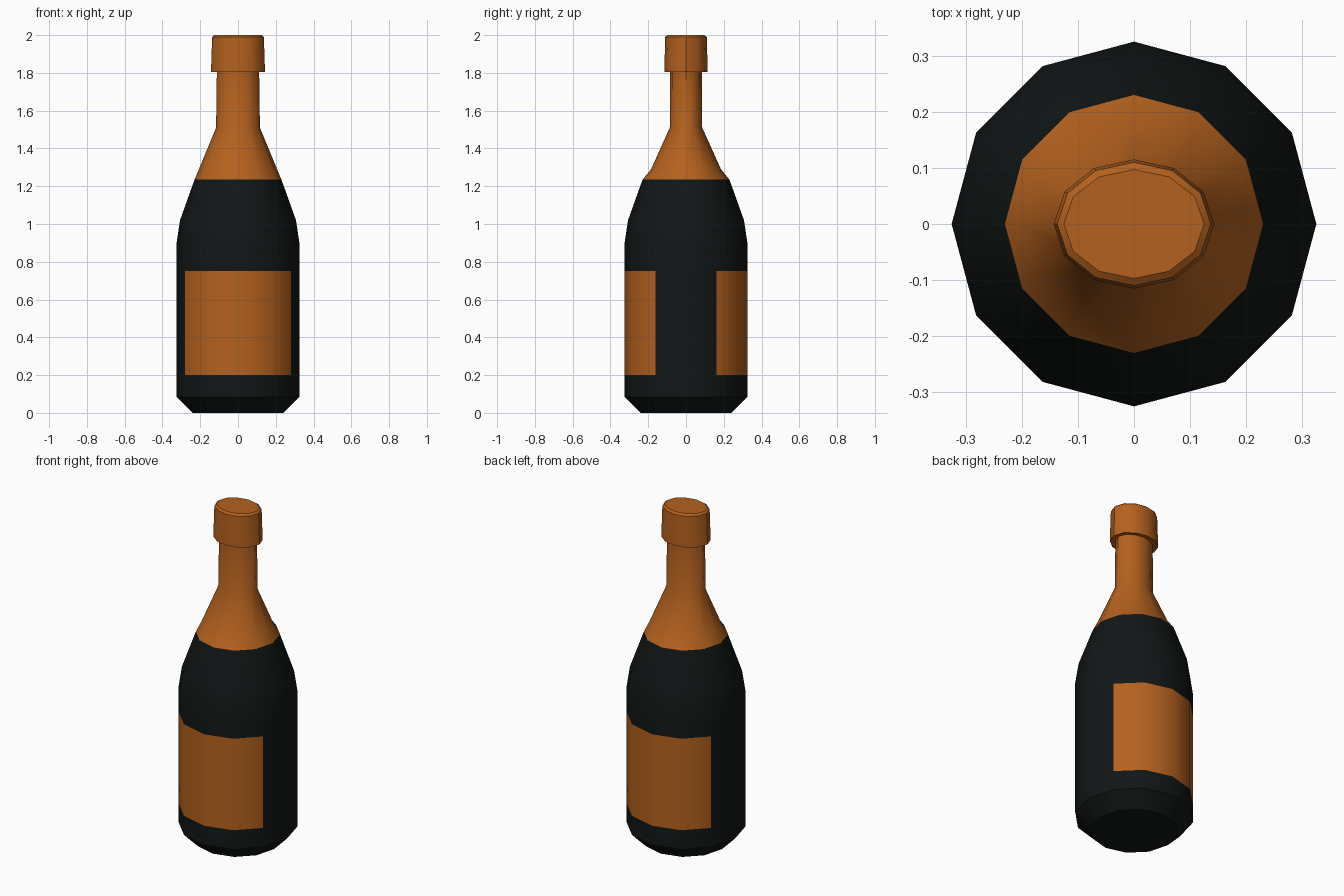
import bpy, bmesh, math

if "Cube" in bpy.data.objects:
    bpy.data.objects.remove(bpy.data.objects["Cube"])

SIDES = 12


def material(name, color):
    m = bpy.data.materials.new(name)
    m.diffuse_color = color
    m.use_nodes = True
    m.node_tree.nodes["Principled BSDF"].inputs["Base Color"].default_value = m.diffuse_color
    return m


glass = material("dark_glass", (0.006, 0.008, 0.008, 1))
copper = material("copper_foil", (0.46, 0.12, 0.013, 1))


def lathe(name, profile, mats, close_bottom=False, close_top=False, pick=None):
    """Stack 12-sided elliptical rings (rx, ry, z) and skin them."""
    bm = bmesh.new()
    rings = []
    for rx, ry, z in profile:
        rings.append([bm.verts.new((rx * math.cos(2 * math.pi * i / SIDES),
                                    ry * math.sin(2 * math.pi * i / SIDES), z))
                      for i in range(SIDES)])
    for lo, hi in zip(rings, rings[1:]):
        for i in range(SIDES):
            j = (i + 1) % SIDES
            f = bm.faces.new((lo[i], lo[j], hi[j], hi[i]))
            if pick and pick(f.calc_center_median()):
                f.material_index = 1
    if close_bottom:
        bm.faces.new(rings[0][::-1])
    if close_top:
        bm.faces.new(rings[-1])
    me = bpy.data.meshes.new(name)
    bm.to_mesh(me)
    bm.free()
    for m in mats:
        me.materials.append(m)
    ob = bpy.data.objects.new(name, me)
    bpy.context.collection.objects.link(ob)
    bpy.context.view_layer.objects.active = ob
    for o in bpy.context.selected_objects:
        o.select_set(False)
    ob.select_set(True)
    bpy.ops.object.shade_smooth_by_angle(angle=math.radians(35))
    return ob


# Glass body, with front and back labels as coloured side panels
body = [(0.24, 0.0), (0.325, 0.085), (0.325, 0.2), (0.325, 0.75),
        (0.325, 0.9), (0.307, 1.02), (0.23, 1.235)]
lathe("bottle_body", [(r, r, z) for r, z in body], [glass, copper], close_bottom=True,
      pick=lambda c: 0.2 < c.z < 0.75 and abs(c.y) > 0.15)

# Foil-wrapped neck, flattened front to back
lathe("neck_foil", [(0.23, 0.23, 1.235), (0.207, 0.185, 1.29),
                    (0.116, 0.086, 1.51), (0.112, 0.084, 1.81)], [copper])

# Cap with underside lip and bevelled top
lathe("cap", [(0.112, 0.084, 1.81), (0.143, 0.115, 1.805),
              (0.137, 0.110, 1.99), (0.125, 0.097, 2.0)], [copper], close_top=True)
